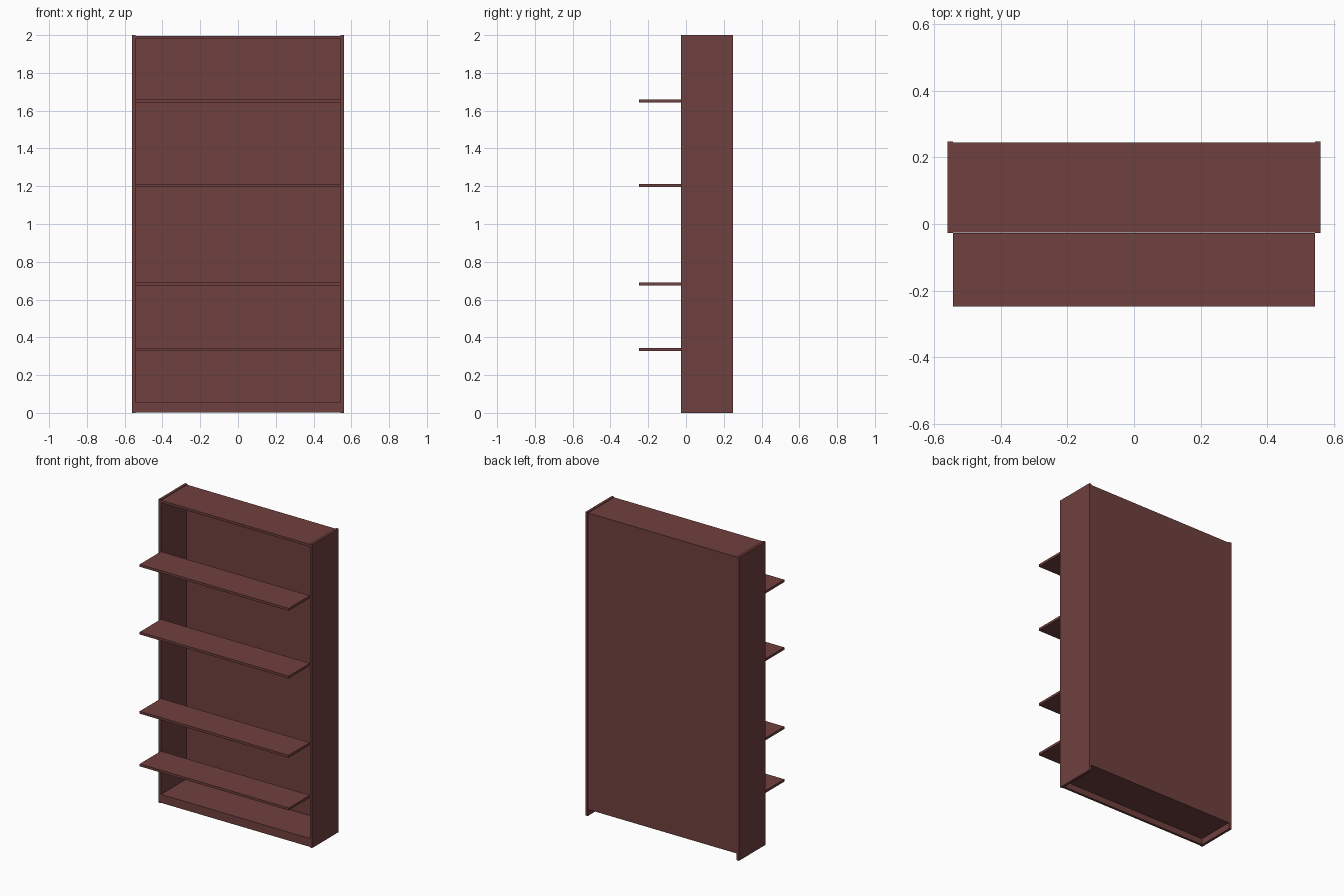
import bpy

if "Cube" in bpy.data.objects:
    bpy.data.objects.remove(bpy.data.objects["Cube"])

wood = bpy.data.materials.new("dark_red_wood")
wood.diffuse_color = (0.16, 0.052, 0.05, 1)
wood.use_nodes = True
wood.node_tree.nodes["Principled BSDF"].inputs["Base Color"].default_value = wood.diffuse_color


def board(name, x, y, z):
    """Box board from (min, max) ranges on each axis."""
    bpy.ops.mesh.primitive_cube_add(size=1, location=[(a + b) / 2 for a, b in (x, y, z)])
    o = bpy.context.object
    o.name = name
    o.scale = [b - a for a, b in (x, y, z)]
    bpy.ops.object.transform_apply(location=False, rotation=False, scale=True)
    o.data.materials.append(wood)
    return o


W, T = 0.56, 0.017            # half width, board thickness
FRONT, BACK = -0.027, 0.248   # carcass depth range
inner = (-W + T, W - T)
panel_y = 0.239               # front of the thin back panel

# Upright sides
board("left_side", (-W, -W + T), (FRONT, BACK), (0, 2))
board("right_side", (W - T, W), (FRONT, BACK), (0, 2))

# Top, bottom, plinth and thin back
board("top_board", inner, (FRONT + 0.001, panel_y), (1.98, 1.996))
board("bottom_board", inner, (FRONT + 0.001, panel_y), (0.042, 0.058))
board("plinth", inner, (FRONT + 0.002, FRONT + 0.018), (0.002, 0.042))
board("back_panel", inner, (panel_y, 0.244), (0.042, 1.996))

# Shelves standing out in front of the carcass
for i, z in enumerate((0.336, 0.683, 1.205, 1.651)):
    board(f"shelf_{i + 1}", inner, (-0.248, FRONT), (z - 0.008, z + 0.008))
